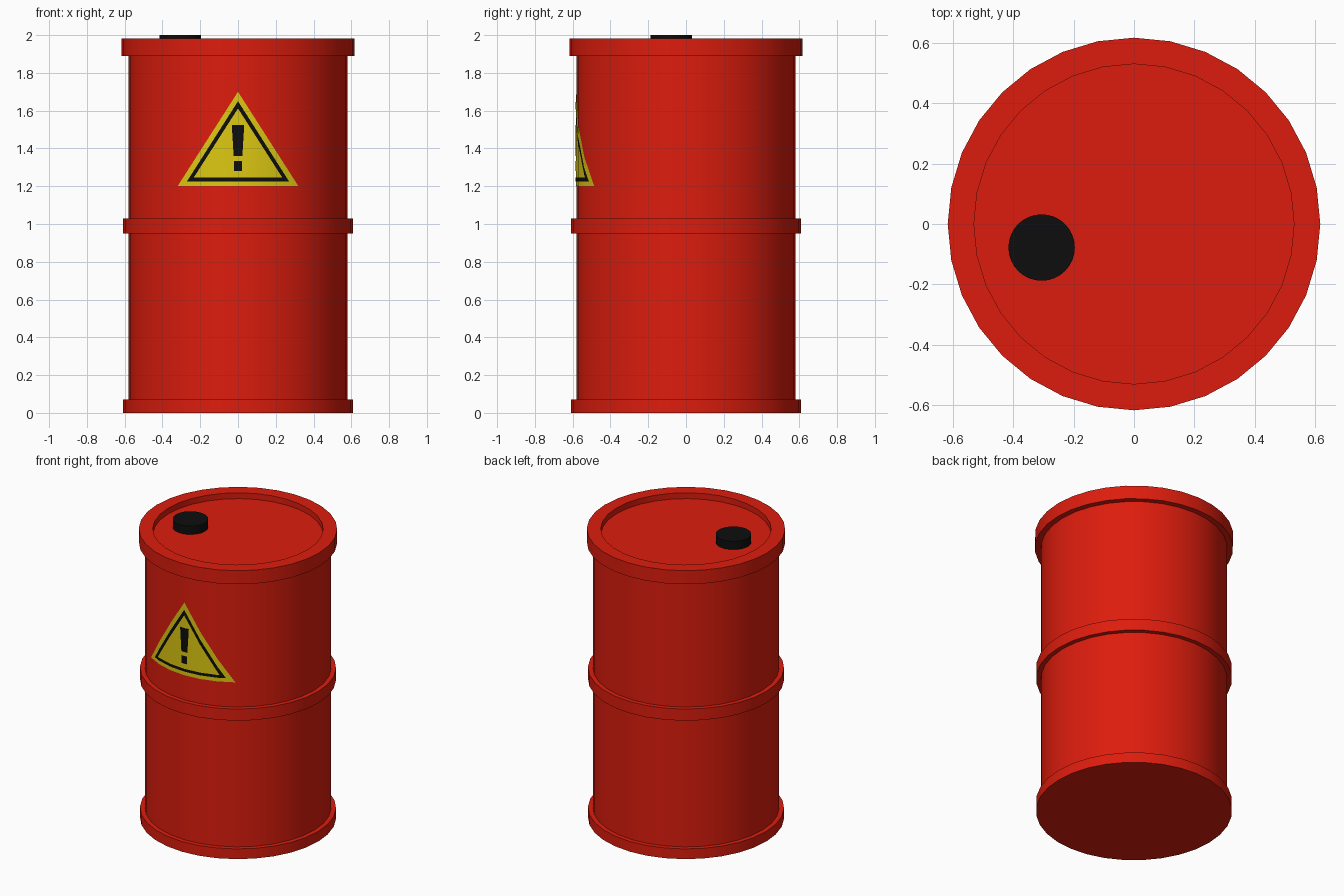
import bpy, bmesh, math

if "Cube" in bpy.data.objects:
    bpy.data.objects.remove(bpy.data.objects["Cube"])

SIDES = 32
BODY_R = 0.58


def material(name, color):
    m = bpy.data.materials.new(name)
    m.diffuse_color = (*color, 1)
    m.use_nodes = True
    m.node_tree.nodes["Principled BSDF"].inputs["Base Color"].default_value = m.diffuse_color
    return m


RED = material("red_paint", (0.72, 0.012, 0.004))
YELLOW = material("yellow", (0.72, 0.58, 0.006))
BLACK = material("black", (0.004, 0.004, 0.004))


def finish(name, bm, mat, smooth=True):
    me = bpy.data.meshes.new(name)
    bm.to_mesh(me)
    bm.free()
    ob = bpy.data.objects.new(name, me)
    bpy.context.collection.objects.link(ob)
    me.materials.append(mat)
    if smooth:
        bpy.ops.object.select_all(action='DESELECT')
        ob.select_set(True)
        bpy.context.view_layer.objects.active = ob
        bpy.ops.object.shade_smooth_by_angle(angle=math.radians(30))
    return ob


def lathe(name, profile, mat, center=(0, 0), sides=SIDES):
    """Revolve an (r, z) profile around z and close both ends."""
    bm = bmesh.new()
    rings = []
    for r, z in profile:
        rings.append([bm.verts.new((center[0] + r * math.cos(2 * math.pi * i / sides),
                                    center[1] + r * math.sin(2 * math.pi * i / sides), z))
                      for i in range(sides)])
    for a, b in zip(rings, rings[1:]):
        for i in range(sides):
            j = (i + 1) % sides
            bm.faces.new((a[i], a[j], b[j], b[i]))
    bm.faces.new(rings[0][::-1])
    bm.faces.new(rings[-1])
    return finish(name, bm, mat)


def wrap_y(x, r):
    """Front y of the faceted drum wall at x."""
    step = 2 * math.pi / SIDES
    k = math.floor(math.asin(x / r) / step + 1e-6)
    x0, x1 = r * math.sin(k * step), r * math.sin((k + 1) * step)
    y0, y1 = r * math.cos(k * step), r * math.cos((k + 1) * step)
    return -(y0 + (y1 - y0) * (x - x0) / (x1 - x0))


def decal(name, polys, mat, lift):
    """Flat (x, z) polygons cut at the drum facets and wrapped on its front."""
    bm = bmesh.new()
    for poly in polys:
        bm.faces.new([bm.verts.new((x, 0, z)) for x, z in poly])
    r = BODY_R + lift
    for k in range(-4, 5):
        bmesh.ops.bisect_plane(bm, geom=bm.verts[:] + bm.edges[:] + bm.faces[:],
                               plane_co=(r * math.sin(2 * math.pi * k / SIDES), 0, 0),
                               plane_no=(1, 0, 0))
    for v in bm.verts:
        v.co.y = wrap_y(v.co.x, r)
    bm.normal_update()
    for f in bm.faces:
        if f.normal.y > 0:
            f.normal_flip()
    return finish(name, bm, mat)


# Drum shell: bottom hoop, wall, middle hoop, wall, top rim, recessed lid
lathe("drum", [(0.61, 0), (0.61, 0.07), (BODY_R, 0.07),
               (BODY_R, 0.95), (0.61, 0.95), (0.61, 1.03), (BODY_R, 1.03),
               (BODY_R, 1.89), (0.617, 1.89), (0.617, 1.983),
               (0.53, 1.983), (0.53, 1.943)], RED)

# Filler cap on the lid
lathe("filler_cap", [(0.11, 1.94), (0.11, 2.0)], BLACK, center=(-0.306, -0.078))

# Warning sign: yellow plate, black frame, plain bar and dot
decal("sign_plate", [[(-0.32, 1.20), (0.32, 1.20), (0, 1.70)]], YELLOW, 0.002)
outer = [(-0.27, 1.226), (0.27, 1.226), (0, 1.65)]
inner = [(-0.235, 1.245), (0.235, 1.245), (0, 1.612)]
decal("sign_frame", [[outer[i], outer[(i + 1) % 3], inner[(i + 1) % 3], inner[i]]
                     for i in range(3)], BLACK, 0.004)
decal("sign_mark", [[(-0.023, 1.36), (0.023, 1.36), (0.033, 1.525), (-0.033, 1.525)],
                    [(-0.021, 1.28), (0.021, 1.28), (0.021, 1.333), (-0.021, 1.333)]],
      BLACK, 0.004)
